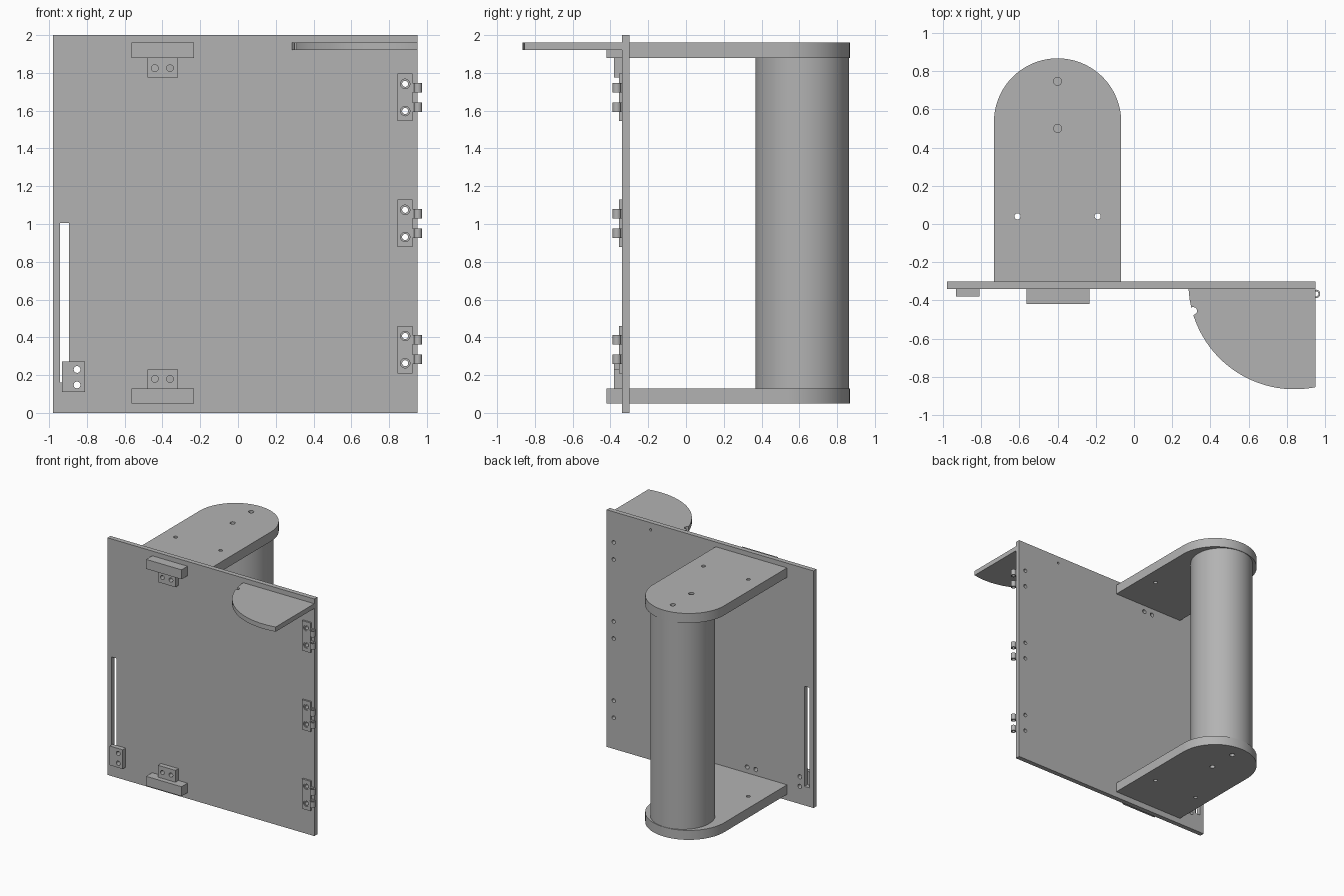
import bpy, bmesh
from math import pi, sin, cos, radians, asin

if "Cube" in bpy.data.objects:
    bpy.data.objects.remove(bpy.data.objects["Cube"], do_unlink=True)

grey = bpy.data.materials.new("plain grey")
grey.use_nodes = True
grey.diffuse_color = (0.45, 0.45, 0.45, 1)
grey.node_tree.nodes["Principled BSDF"].inputs["Base Color"].default_value = (0.45, 0.45, 0.45, 1)


def arc(cx, cy, r, a0, a1, n):
    return [(cx + r * cos(radians(a0 + (a1 - a0) * i / n)),
             cy + r * sin(radians(a0 + (a1 - a0) * i / n))) for i in range(n + 1)]


def hole(cx, cy, r, n=24):
    return arc(cx, cy, r, 0, 360, n)[:-1]


def rect(x0, x1, y0, y1):
    return [(x0, y0), (x1, y0), (x1, y1), (x0, y1)]


def plate(name, loops, lo, hi, upright=False):
    """Extrude an outline with holes from lo to hi, along z, or along y if upright."""
    curve = bpy.data.curves.new(name, 'CURVE')
    curve.dimensions = '2D'
    curve.fill_mode = 'BOTH'
    curve.extrude = (hi - lo) / 2
    for loop in loops:
        spline = curve.splines.new('POLY')
        spline.points.add(len(loop) - 1)
        for point, (u, v) in zip(spline.points, loop):
            point.co = (u, v, 0, 1)
        spline.use_cyclic_u = True
    temp = bpy.data.objects.new(name, curve)
    bpy.context.collection.objects.link(temp)
    bpy.context.view_layer.update()
    mesh = bpy.data.meshes.new_from_object(
        temp.evaluated_get(bpy.context.evaluated_depsgraph_get()))
    bpy.data.objects.remove(temp, do_unlink=True)
    bm = bmesh.new()
    bm.from_mesh(mesh)
    bmesh.ops.remove_doubles(bm, verts=bm.verts, dist=0.0001)
    bmesh.ops.recalc_face_normals(bm, faces=bm.faces)
    bm.to_mesh(mesh)
    bm.free()
    mesh.name = name
    mesh.materials.clear()
    mesh.materials.append(grey)
    obj = bpy.data.objects.new(name, mesh)
    bpy.context.collection.objects.link(obj)
    mid = (lo + hi) / 2
    obj.location = (0, mid, 0) if upright else (0, 0, mid)
    if upright:
        obj.rotation_euler.x = pi / 2
    bpy.ops.object.select_all(action='DESELECT')
    obj.select_set(True)
    bpy.context.view_layer.objects.active = obj
    bpy.ops.object.shade_smooth_by_angle(angle=radians(30))
    return obj


FRONT, BACK = -0.34, -0.30
ARM_X, ARM_R = -0.40, 0.333
ARMS = {"lower": (0.05, 0.13), "upper": (1.88, 1.96)}
LOCKS = {"lower": (0.13, 0.23), "upper": (1.775, 1.88)}
HINGES = {"bottom": 0.335, "middle": 1.003, "top": 1.67}
TENON = (-0.563, -0.233)

# Door panel with slot, tenon openings and screw holes
lock_holes = {k: [hole(x, 0.18 if k == "lower" else 1.825, 0.018) for x in (-0.44, -0.36)]
              for k in LOCKS}
stop_holes = [hole(-0.852, z, 0.018) for z in (0.148, 0.23)]
hinge_holes = {k: [(0.885, z + d) for d in (-0.072, 0.072)] for k, z in HINGES.items()}
openings = [rect(-0.942, -0.895, 0.16, 1.005), hole(0.54, 1.94, 0.01)] + stop_holes
for key in ARMS:
    openings += [rect(*TENON, *ARMS[key])] + lock_holes[key]
for spots in hinge_holes.values():
    openings += [hole(x, z, 0.016) for x, z in spots]
plate("door_panel", [rect(-0.98, 0.95, 0, 2)] + openings, FRONT, BACK, True)

# Rounded arms with tenons reaching through the panel
end_y = 0.867 - ARM_R
outline = [(ARM_X - ARM_R, BACK), (TENON[0], BACK), (TENON[0], -0.42), (TENON[1], -0.42),
           (TENON[1], BACK), (ARM_X + ARM_R, BACK)] + arc(ARM_X, end_y, ARM_R, 0, 180, 64)
arm_holes = [hole(ARM_X, 0.50, 0.021), hole(ARM_X, 0.747, 0.021),
             hole(-0.61, 0.04, 0.016), hole(-0.19, 0.04, 0.016)]
for key, (lo, hi) in ARMS.items():
    plate(key + "_arm", [outline] + arm_holes, lo, hi)
    plate(key + "_lock_block", [rect(-0.48, -0.318, *LOCKS[key])] + lock_holes[key],
          -0.38, FRONT, True)

# Round post between the arms
plate("post", [hole(ARM_X, 0.615, 0.248, 96)], ARMS["lower"][1], ARMS["upper"][0])

# Stop block beside the slot
plate("stop_block", [rect(-0.932, -0.81, 0.11, 0.272)] + stop_holes, -0.38, FRONT, True)

# Curved shelf with a small notch in its rim
cx, cy, r = 0.84, -0.31, 0.555
notch = arc(0.31, -0.455, 0.02, 120, -75, 12)
shelf = ([(0.95, FRONT)] + arc(cx, cy, r, 183, 193, 8) + notch + arc(cx, cy, r, 197.5, 270 + 11.4, 48))
shelf[-1] = (0.95, shelf[-1][1])
plate("curved_shelf", [shelf], 1.92, 1.96)

# Hinges: countersunk leaf, two knuckles and their links
for key, z in HINGES.items():
    leaf = rect(0.845, 0.925, z - 0.126, z + 0.126)
    for part, radius, lo, hi in (("base", 0.016, -0.347, FRONT), ("face", 0.025, -0.355, -0.347)):
        plate(f"{key}_hinge_leaf_{part}",
              [leaf] + [hole(x, hz, radius) for x, hz in hinge_holes[key]], lo, hi, True)
    for side, d in (("lower", -0.052), ("upper", 0.052)):
        lo, hi = z + d - 0.025, z + d + 0.025
        plate(f"{key}_hinge_{side}_knuckle",
              [hole(0.953, -0.366, 0.022), hole(0.953, -0.366, 0.013)], lo, hi)
        plate(f"{key}_hinge_{side}_link", [rect(0.925, 0.942, -0.355, FRONT)], lo, hi)
